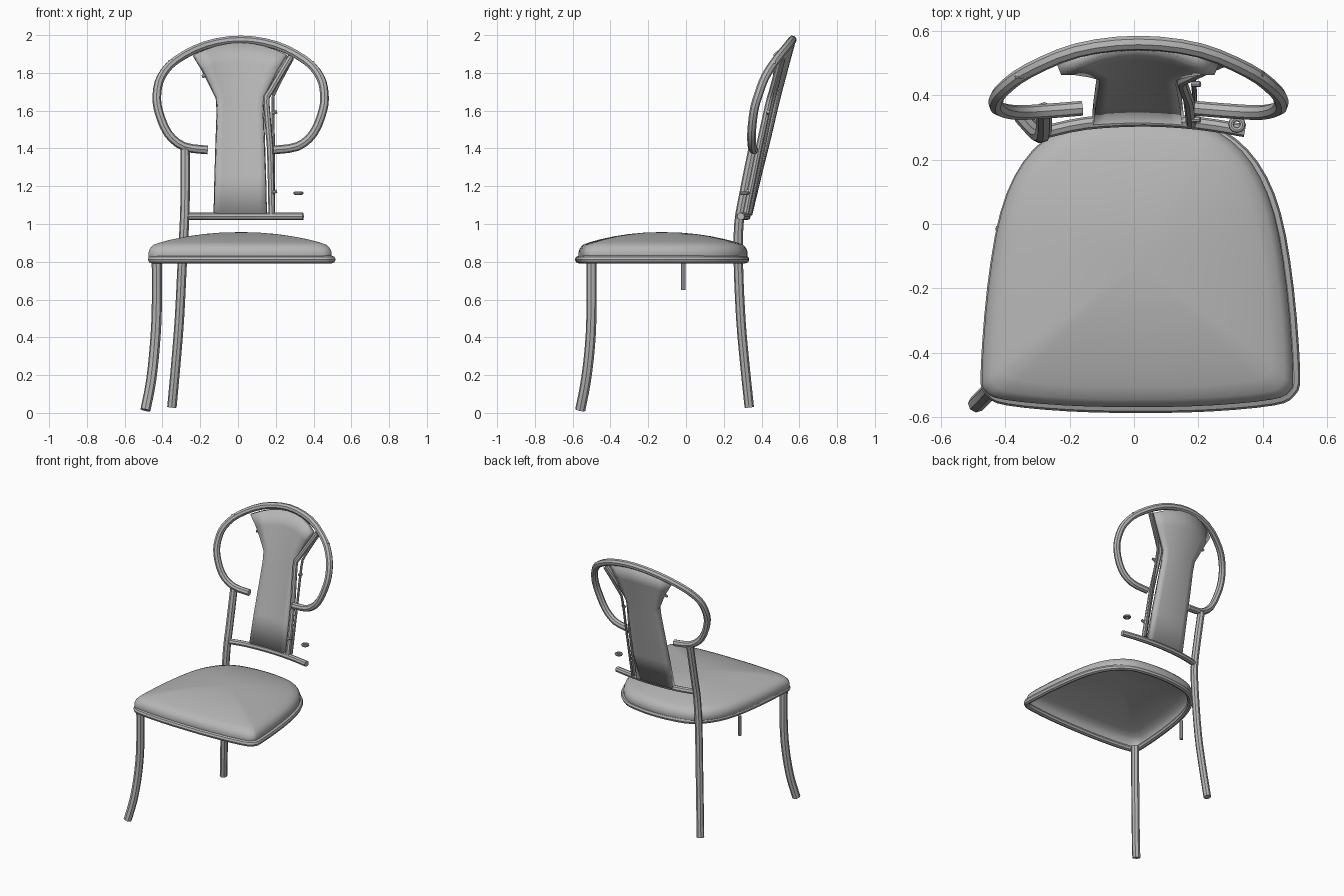
import bpy, bmesh, math
from mathutils import Vector

if "Cube" in bpy.data.objects:
    bpy.data.objects.remove(bpy.data.objects["Cube"])

CX = 0.02                      # symmetry line of the chair
HX = 0.014                     # symmetry line of the hoop
grey = bpy.data.materials.new("plain grey")
grey.diffuse_color = (0.47, 0.47, 0.47, 1)
grey.use_nodes = True
grey.node_tree.nodes["Principled BSDF"].inputs["Base Color"].default_value = grey.diffuse_color


def finish(obj, angle=40):
    obj.data.materials.clear()
    obj.data.materials.append(grey)
    bpy.ops.object.select_all(action='DESELECT')
    obj.select_set(True)
    bpy.context.view_layer.objects.active = obj
    bpy.ops.object.shade_smooth_by_angle(angle=math.radians(angle))
    return obj


def smooth_path(pts, steps=4, closed=False):
    """Catmull-Rom resampling of a short list of points."""
    p = [Vector(q) for q in pts]
    n = len(p)
    out = []
    get = (lambda i: p[i % n]) if closed else (lambda i: p[max(0, min(n - 1, i))])
    for i in range(n if closed else n - 1):
        a, b, c, d = (get(i + k) for k in (-1, 0, 1, 2))
        for s in range(steps):
            t = s / steps
            out.append(0.5 * (2 * b + (c - a) * t + (2 * a - 5 * b + 4 * c - d) * t * t
                              + (3 * b - a - 3 * c + d) * t ** 3))
    if not closed:
        out.append(p[-1])
    return out


def tube(name, pts, radius, steps=3, closed=False):
    path = smooth_path(pts, steps, closed)
    cu = bpy.data.curves.new(name, 'CURVE')
    cu.dimensions = '3D'
    cu.bevel_depth = radius
    cu.bevel_resolution = 2
    cu.use_fill_caps = True
    sp = cu.splines.new('POLY')
    sp.points.add(len(path) - 1)
    for q, co in zip(sp.points, path):
        q.co = (*co, 1)
    sp.use_cyclic_u = closed
    obj = bpy.data.objects.new(name, cu)
    bpy.context.collection.objects.link(obj)
    bpy.ops.object.select_all(action='DESELECT')
    obj.select_set(True)
    bpy.context.view_layer.objects.active = obj
    bpy.ops.object.convert(target='MESH')
    obj = bpy.context.view_layer.objects.active
    obj.name = name
    return finish(obj)


def mesh_object(name, bm):
    bmesh.ops.recalc_face_normals(bm, faces=bm.faces)
    me = bpy.data.meshes.new(name)
    bm.to_mesh(me)
    bm.free()
    obj = bpy.data.objects.new(name, me)
    bpy.context.collection.objects.link(obj)
    return obj


# Seat outline: half of it, mirrored about the symmetry line
half = [(0, -.568), (.22, -.563), (.41, -.545), (.465, -.52), (.477, -.46), (.457, -.2),
        (.417, .03), (.35, .18), (.25, .273), (.13, .305), (0, .315)]
outline = [(CX + x, y, 0) for x, y in half] + [(CX - x, y, 0) for x, y in half[-2:0:-1]]
tube("seat_rim", [(x, y, .812) for x, y, _ in outline], .02, 3, True)

# Domed cushion: scaled rings of the outline, hollow underneath
ring = smooth_path(outline, 3, True)
mid = Vector((CX, -.13, 0))
shift = Vector((-.009, .005, 0))
bm = bmesh.new()
rows = []
for s, z in [(1.0, .81), (1.015, .825), (1.015, .85), (1.0, .87), (.96, .89), (.875, .904),
             (.75, .919), (.58, .935), (.4, .947), (.2, .955)]:
    rows.append([bm.verts.new(mid + shift + (q - mid) * s + Vector((0, 0, z))) for q in ring])
n = len(ring)
for a, b in zip(rows, rows[1:]):
    for i in range(n):
        bm.faces.new((a[i], a[(i + 1) % n], b[(i + 1) % n], b[i]))
tip = bm.verts.new((mid.x, mid.y, .957))
for i in range(n):
    bm.faces.new((rows[-1][i], rows[-1][(i + 1) % n], tip))
finish(mesh_object("seat_cushion", bm), 50)

# Legs, only on the left side
tube("front_leg", [(-.43, -.50, .81), (-.43, -.50, .55), (-.44, -.508, .36),
                   (-.46, -.53, .17), (-.49, -.56, .015)], .027)
tube("back_leg", [(-.35, .335, .03), (-.33, .312, .25), (-.31, .29, .5), (-.295, .277, .8),
                  (-.284, .28, 1.0), (-.28, .305, 1.15), (-.28, .355, 1.40)], .025)

# Open hoop of the back rest
hoop_half = [(.175, .36, 1.392), (.30, .35, 1.41), (.385, .347, 1.48), (.435, .36, 1.60),
             (.443, .385, 1.69), (.42, .42, 1.78), (.345, .475, 1.865), (.19, .54, 1.945)]
hoop = [(HX - x, y, z) for x, y, z in hoop_half] + [(HX, .563, 1.975)]
hoop += [(HX + x, y, z) for x, y, z in hoop_half[::-1]]
tube("back_hoop", hoop, .023)

# Lower cross rail
tube("cross_rail", [(-.28, .285, 1.04), (-.15, .313, 1.04), (.03, .323, 1.04),
                    (.2, .313, 1.04), (.345, .29, 1.04)], .02)

# Curved splat: rows of (half width, height, depth)
bm = bmesh.new()
rows = []
COLS = 8
for w, z, y in [(.14, 1.05, .332), (.135, 1.25, .38), (.128, 1.45, .43), (.122, 1.6, .465),
                (.126, 1.67, .482), (.16, 1.74, .5), (.2, 1.82, .52), (.245, 1.895, .54)]:
    row = []
    cup = .3 + .7 * min(1, (z - 1.05) / .6)
    for i in range(COLS + 1):
        u = 2 * i / COLS - 1
        arch = max(0, (z - 1.74) / .155) * .06 * (1 - u * u)
        row.append(bm.verts.new((CX + w * u - .008, y - cup * (w * u) ** 2 + arch * .3, z + arch)))
    rows.append(row)
for a, b in zip(rows, rows[1:]):
    for i in range(COLS):
        bm.faces.new((a[i], a[i + 1], b[i + 1], b[i]))
splat = mesh_object("back_splat", bm)
mod = splat.modifiers.new("thickness", 'SOLIDIFY')
mod.thickness = .038
mod.offset = 0
finish(splat)

# Side rod right of the splat, with a thin trim behind it
tube("splat_side_rod", [(.178, .315, 1.05), (.17, .385, 1.4), (.15, .438, 1.64),
                        (.17, .455, 1.70), (.28, .505, 1.885)], .017, 2)
tube("splat_side_trim", [(.189, .34, 1.05), (.188, .41, 1.4), (.185, .46, 1.64),
                         (.2, .478, 1.71), (.288, .518, 1.875)], .008, 2)

# Small loose hardware
tube("seat_pin", [(-.42, -.015, .65), (-.42, -.015, .79)], .012, 1)
tube("loose_washer", [(.32 + .018 * math.cos(k * math.pi / 6), .31 + .018 * math.sin(k * math.pi / 6), 1.163)
                      for k in range(12)], .009, 1, True)
for i, (x, y, z) in enumerate([(.193, .325, 1.17), (-.178, .485, 1.785), (.39, .465, 1.85),
                               (-.355, .46, 1.862), (.193, .435, 1.59)]):
    tube(f"pin_{i + 1}", [(x - .013, y, z - .005), (x + .013, y, z + .005)], .009, 1)
